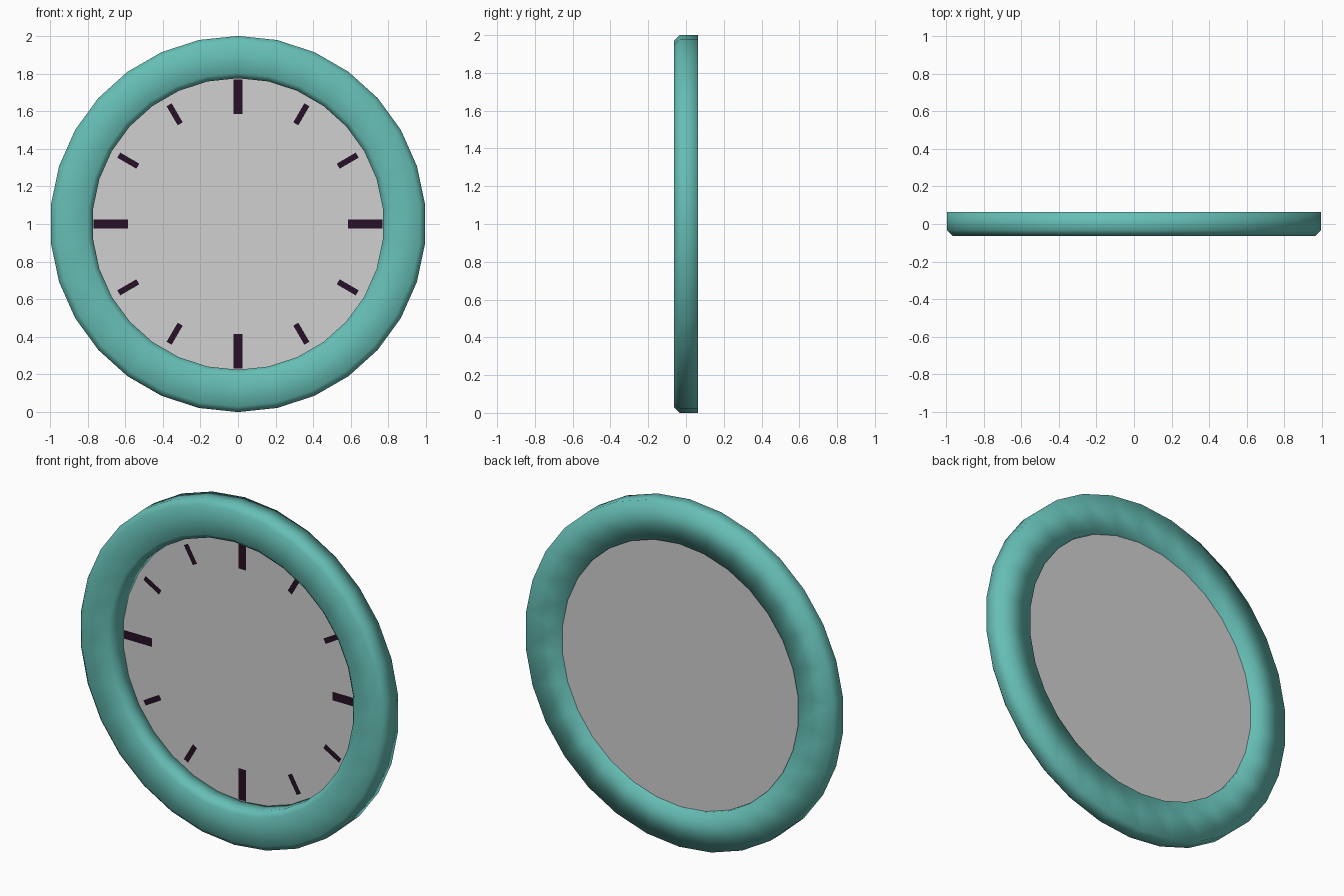
import bpy, bmesh, math

if "Cube" in bpy.data.objects:
    bpy.data.objects.remove(bpy.data.objects["Cube"])

SIDES = 30
CENTRE_Z = 1.0
FACE_Y = 0.042      # depth of the clock face plate


def material(name, rgb):
    m = bpy.data.materials.new(name)
    m.diffuse_color = (*rgb, 1.0)
    m.use_nodes = True
    m.node_tree.nodes["Principled BSDF"].inputs["Base Color"].default_value = m.diffuse_color
    return m


teal = material("teal", (0.133, 0.520, 0.465))
grey = material("light grey", (0.63, 0.63, 0.63))
dark = material("dark plum", (0.020, 0.005, 0.019))


def make_object(name, bm, mat, smooth=False):
    mesh = bpy.data.meshes.new(name)
    for f in bm.faces:
        f.smooth = smooth
    bm.to_mesh(mesh)
    bm.free()
    mesh.materials.append(mat)
    obj = bpy.data.objects.new(name, mesh)
    bpy.context.collection.objects.link(obj)
    return obj


def point(r, angle, y, side=0.0):
    """Point at a clock angle (0 = up, clockwise), with a sideways offset."""
    s, c = math.sin(angle), math.cos(angle)
    return (r * s + side * c, y, CENTRE_Z + r * c - side * s)


# Frame ring: chamfered front edges, square back edges, smooth shaded
profile = [(1.0, 0.0625), (1.0, -0.033), (0.97, -0.0625),
           (0.803, -0.0625), (0.775, -0.035), (0.775, 0.0625)]
bm = bmesh.new()
rings = [[bm.verts.new(point(r, 2 * math.pi * i / SIDES, y)) for r, y in profile]
         for i in range(SIDES)]
n = len(profile)
for i in range(SIDES):
    a, b = rings[i], rings[(i + 1) % SIDES]
    for j in range(n):
        k = (j + 1) % n
        bm.faces.new((a[j], a[k], b[k], b[j]))
bmesh.ops.recalc_face_normals(bm, faces=bm.faces[:])
make_object("frame_ring", bm, teal, True)

# Clock face: one flat disc
bm = bmesh.new()
bm.faces.new([bm.verts.new(point(0.777, -2 * math.pi * i / SIDES, FACE_Y))
              for i in range(SIDES)])
bm.normal_update()
if bm.faces[:][0].normal.y > 0:
    bmesh.ops.reverse_faces(bm, faces=bm.faces[:])
make_object("clock_face", bm, grey)

# Hour marks: long at the quarters, short between
bm = bmesh.new()
for h in range(12):
    r0, r1, w = (0.585, 0.768, 0.025) if h % 3 == 0 else (0.615, 0.732, 0.0155)
    ang = h * math.pi / 6
    corners = [(r0, -w), (r0, w), (r1, w), (r1, -w)]
    bm.faces.new([bm.verts.new(point(r, ang, FACE_Y - 0.0015, s)) for r, s in corners])
bm.normal_update()
bmesh.ops.reverse_faces(bm, faces=[f for f in bm.faces if f.normal.y > 0])
make_object("hour_marks", bm, dark)
